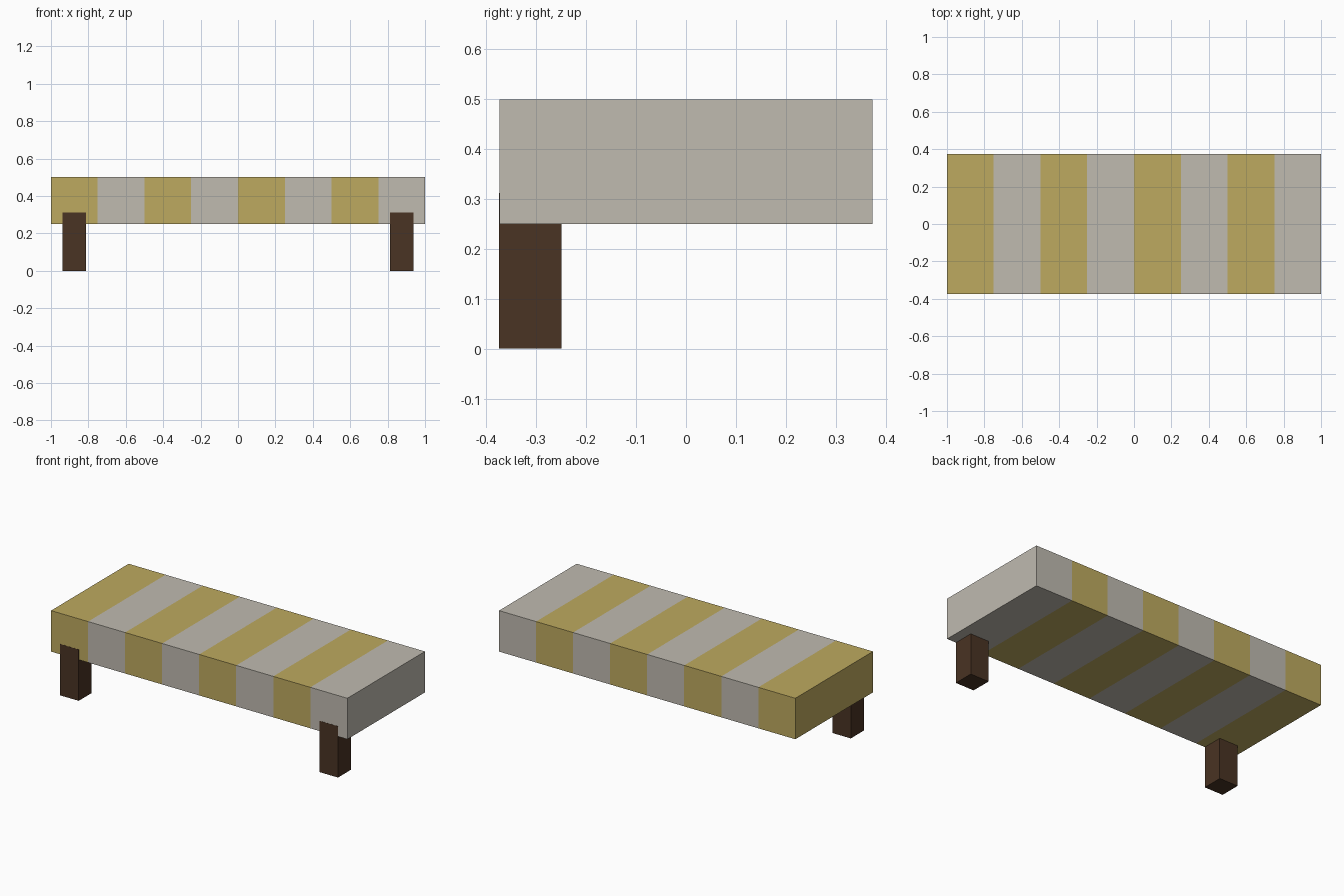
import bpy
import bmesh
import math
from mathutils import Matrix, Vector

cube = bpy.data.objects.get("Cube")
if cube:
    bpy.data.objects.remove(cube, do_unlink=True)


def material(name, rgb):
    mat = bpy.data.materials.new(name)
    mat.use_nodes = True
    color = (*rgb, 1.0)
    mat.diffuse_color = color
    bsdf = mat.node_tree.nodes["Principled BSDF"]
    bsdf.inputs["Base Color"].default_value = color
    bsdf.inputs["Roughness"].default_value = 0.9
    return mat


gold = material("gold stripe", (0.515, 0.402, 0.115))
grey = material("warm grey stripe", (0.525, 0.495, 0.434))
wood = material("dark wood", (0.067, 0.033, 0.017))


def box_bmesh(low, high):
    low, high = Vector(low), Vector(high)
    bm = bmesh.new()
    matrix = Matrix.Translation((low + high) / 2) @ Matrix.Diagonal((*(high - low), 1))
    bmesh.ops.create_cube(bm, size=1, matrix=matrix)
    return bm


def add_object(name, bm, mats):
    mesh = bpy.data.meshes.new(name)
    bm.to_mesh(mesh)
    bm.free()
    for mat in mats:
        mesh.materials.append(mat)
    obj = bpy.data.objects.new(name, mesh)
    bpy.context.collection.objects.link(obj)
    return obj


# Striped slab: one box cut into eight equal bands of alternating colour
BAND = 0.25
bm = box_bmesh((-1, -0.374, 0.25), (1, 0.374, 0.5))
for i in range(1, 8):
    bmesh.ops.bisect_plane(bm, geom=bm.verts[:] + bm.edges[:] + bm.faces[:],
                           plane_co=(-1 + i * BAND, 0, 0), plane_no=(1, 0, 0))
for face in bm.faces:
    x = max(-0.99, min(0.99, face.calc_center_median().x))
    face.material_index = math.floor((x + 1) / BAND) % 2
add_object("striped_slab", bm, [gold, grey])

# Two front legs, flush with the front and reaching a little way up the slab
for side, name in ((-1, "right_front_leg"), (1, "left_front_leg")):
    cx = side * 0.875
    bm = box_bmesh((cx - 0.0625, -0.375, 0), (cx + 0.0625, -0.25, 0.3125))
    add_object(name, bm, [wood])
